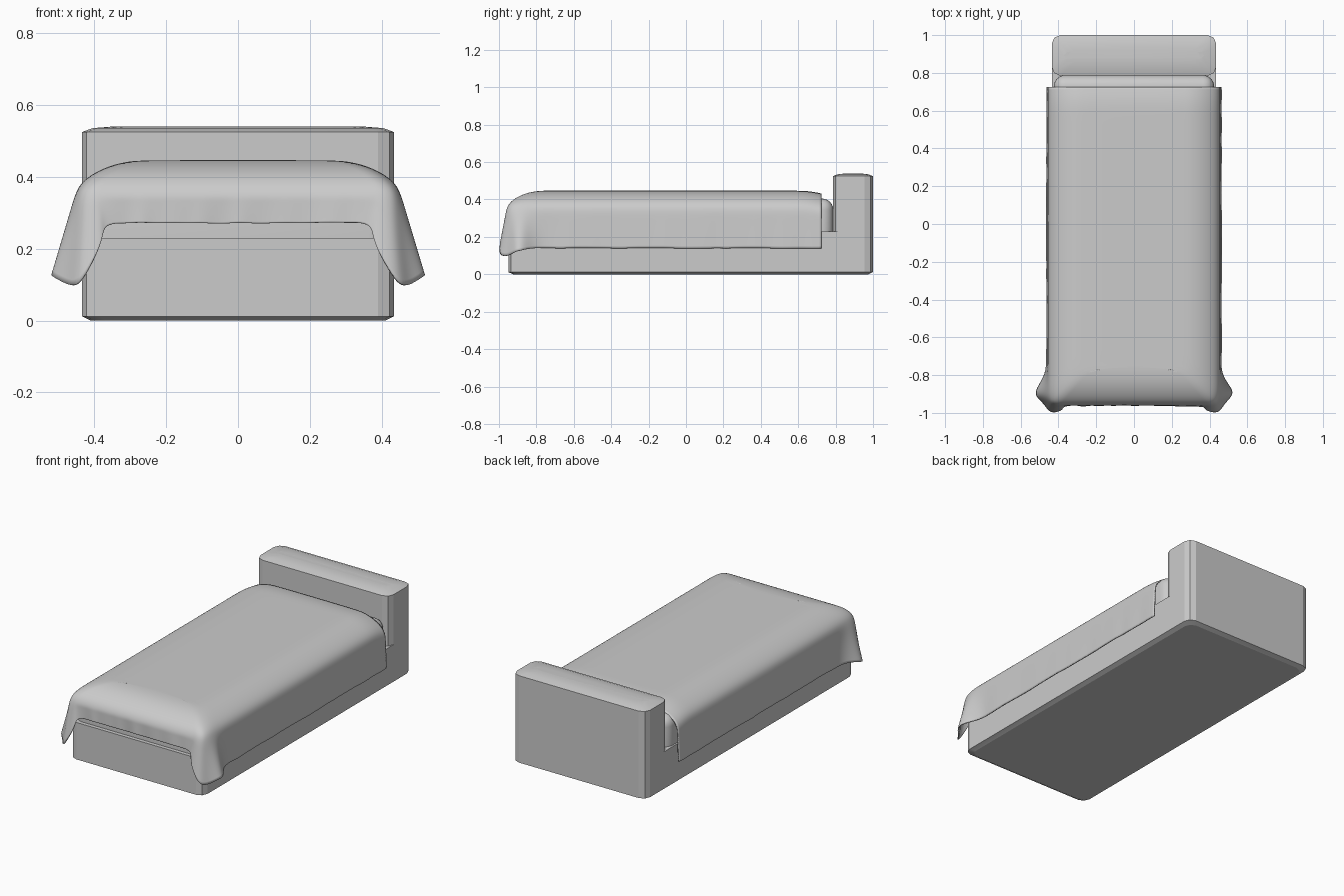
import bpy, bmesh, math, random

random.seed(4)
if "Cube" in bpy.data.objects:
    bpy.data.objects.remove(bpy.data.objects["Cube"])

grey = bpy.data.materials.new("plain grey")
grey.use_nodes = True
grey.diffuse_color = (0.6, 0.6, 0.6, 1)
grey.node_tree.nodes["Principled BSDF"].inputs["Base Color"].default_value = (0.6, 0.6, 0.6, 1)


def finish(bm, name, angle):
    bmesh.ops.recalc_face_normals(bm, faces=bm.faces)
    mesh = bpy.data.meshes.new(name)
    bm.to_mesh(mesh)
    bm.free()
    mesh.materials.append(grey)
    obj = bpy.data.objects.new(name, mesh)
    bpy.context.collection.objects.link(obj)
    bpy.ops.object.select_all(action='DESELECT')
    obj.select_set(True)
    bpy.context.view_layer.objects.active = obj
    bpy.ops.object.shade_smooth_by_angle(angle=math.radians(angle))
    return obj


def outline(half_x, y0, y1, r):
    """Rectangle in plan with two-step rounded corners."""
    pts = []
    corners = [(half_x, y1), (-half_x, y1), (-half_x, y0), (half_x, y0)]
    for i, (cx, cy) in enumerate(corners):
        ox = cx - math.copysign(r, cx)
        oy = y1 - r if cy == y1 else y0 + r
        for k in range(3):
            a = math.radians(90 * i + 45 * k)
            pts.append((ox + r * math.cos(a), oy + r * math.sin(a)))
    return pts


def skin(bm, rows, closed):
    n = len(rows[0])
    for a, b in zip(rows, rows[1:]):
        for i in range(n if closed else n - 1):
            j = (i + 1) % n
            bm.faces.new((a[i], a[j], b[j], b[i]))


def block(name, half_x, y0, y1, levels):
    """Stack of inset plan outlines at given heights."""
    bm = bmesh.new()
    rows = []
    for inset, z in levels:
        pts = outline(half_x - inset, y0 + inset, y1 - inset, 0.045)
        rows.append([bm.verts.new((x, y, z)) for x, y in pts])
    skin(bm, rows, True)
    bm.faces.new(rows[0])
    bm.faces.new(rows[-1])
    return finish(bm, name, 20)


# Base and headboard
block("bed_base", 0.435, -0.95, 1.0, [(0.025, 0), (0, 0.012), (0, 0.23)])
block("headboard", 0.435, 0.785, 1.0,
      [(0, 0.23), (0, 0.525), (0.03, 0.536), (0.08, 0.54)])

# Mattress
bm = bmesh.new()
bmesh.ops.create_cube(bm, size=1)
for v in bm.verts:
    v.co = (v.co.x * 0.85, v.co.y * 1.715 - 0.07, v.co.z * 0.175 + 0.3175)
top = [e for e in bm.edges if all(v.co.z > 0.3 for v in e.verts)
       or abs(e.verts[0].co.z - e.verts[1].co.z) > 0.1]
bmesh.ops.bevel(bm, geom=top, offset=0.06, segments=6, profile=0.5, affect='EDGES')
finish(bm, "mattress", 30)

# Blanket: rim and hem paths for one half, from the head round to the foot centre
HX, HEAD, FOOT = 0.455, 0.725, -0.96
half = []
for k in range(28):
    y = HEAD - 1.5 * k / 27
    half.append(((HX, y), (0.461, y, 0.14)))
half += [((HX, -0.83), (0.485, -0.83, 0.14)),
         ((HX, -0.87), (0.522, -0.88, 0.13)),
         ((0.452, -0.91), (0.518, -0.915, 0.125)),
         ((0.442, -0.94), (0.475, -0.95, 0.10)),
         ((0.428, -0.953), (0.45, -0.995, 0.095)),
         ((0.41, -0.959), (0.415, -1.0, 0.14)),
         ((0.395, FOOT), (0.375, -0.985, 0.22)),
         ((0.38, FOOT), (0.372, -0.968, 0.265))]
half += [((0.34 * (1 - k / 10), FOOT), (0.34 * (1 - k / 10), -0.963, 0.272))
         for k in range(11)]
path = half + [((-b[0], b[1]), (-h[0], h[1], h[2])) for b, h in half[-2::-1]]
n = len(path)

bm = bmesh.new()
rows = []
# Crowned top: rim outline pulled inward, dipping a little at the head
for d, z in [(0.2, 0.447), (0.15, 0.444), (0.095, 0.431), (0.045, 0.406),
             (0.015, 0.38), (0, 0.35)]:
    row = []
    for (x, y), _ in path:
        yy = HEAD - (HEAD - y) * (HEAD - FOOT - d) / (HEAD - FOOT)
        dip = 0.015 * max(0, (y - 0.6) / 0.125) ** 2
        row.append(bm.verts.new((x * (HX - d) / HX, yy, z - dip)))
    rows.append(row)
# Hanging skirt with gentle random ripples
ripple = [random.uniform(-0.006, 0.006) for _ in path]
for t in (0.25, 0.5, 0.75, 1):
    row = []
    for ((x, y), (hx, hy, hz)), w in zip(path, ripple):
        out = w * t
        on_foot = abs(hx) < 0.37
        px = x + (hx - x) * t + (0 if on_foot else math.copysign(out, x))
        py = y + (hy - y) * t - (out if on_foot else 0)
        row.append(bm.verts.new((px, py, 0.35 + (hz - 0.35) * t + out * 0.4)))
    rows.append(row)
skin(bm, rows, False)
# Flat middle: strips across the bed, then one panel at the foot
inner, last = rows[0], 30
for i in range(last):
    bm.faces.new((inner[i], inner[i + 1], inner[n - 2 - i], inner[n - 1 - i]))
bm.faces.new(inner[last:n - last])
blanket = finish(bm, "blanket", 60)
sub = blanket.modifiers.new("soften", 'SUBSURF')
sub.levels = sub.render_levels = 2
sub.boundary_smooth = 'PRESERVE_CORNERS'
thick = blanket.modifiers.new("cloth_thickness", 'SOLIDIFY')
thick.thickness = 0.007
thick.offset = -1
